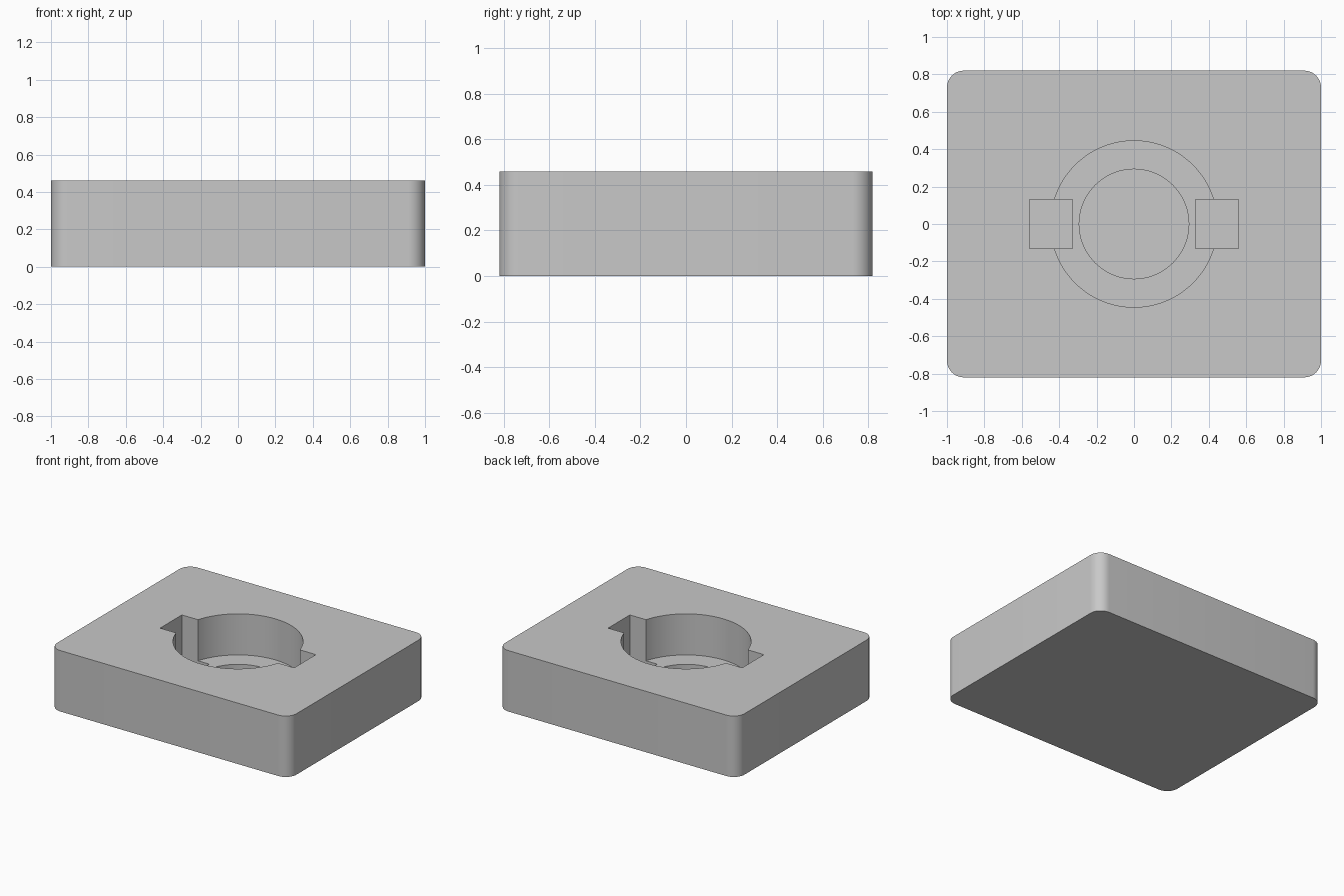
import bpy
import bmesh
import math
from mathutils import Matrix

cube = bpy.data.objects.get("Cube")
if cube:
    bpy.data.objects.remove(cube, do_unlink=True)

HEIGHT = 0.46
FLOOR = 0.15        # floor of the wide round recess
DEEP_FLOOR = 0.08   # floor of the inner pocket and side notches

grey = bpy.data.materials.new("plain_grey")
grey.use_nodes = True
colour = (0.58, 0.58, 0.58, 1)
grey.diffuse_color = colour
grey.node_tree.nodes["Principled BSDF"].inputs["Base Color"].default_value = colour


def add_object(name, bm):
    mesh = bpy.data.meshes.new(name)
    bm.to_mesh(mesh)
    bm.free()
    mesh.materials.append(grey)
    obj = bpy.data.objects.new(name, mesh)
    bpy.context.collection.objects.link(obj)
    return obj


def box(name, x, size_x, size_y, bottom, top):
    bm = bmesh.new()
    bmesh.ops.create_cube(bm, size=1)
    bmesh.ops.scale(bm, vec=(size_x, size_y, top - bottom), verts=bm.verts)
    bmesh.ops.translate(bm, vec=(x, 0, (bottom + top) / 2), verts=bm.verts)
    return add_object(name, bm)


def cylinder(name, radius, bottom, top):
    bm = bmesh.new()
    bmesh.ops.create_cone(bm, cap_ends=True, segments=96, radius1=radius,
                          radius2=radius, depth=top - bottom,
                          matrix=Matrix.Translation((0, 0, (bottom + top) / 2)))
    return add_object(name, bm)


# Block with rounded vertical corners
bm = bmesh.new()
bmesh.ops.create_cube(bm, size=1)
bmesh.ops.scale(bm, vec=(2, 1.64, HEIGHT), verts=bm.verts)
bmesh.ops.translate(bm, vec=(0, 0, HEIGHT / 2), verts=bm.verts)
uprights = [e for e in bm.edges if abs(e.verts[0].co.z - e.verts[1].co.z) > 0.1]
bmesh.ops.bevel(bm, geom=uprights, offset=0.09, segments=10, profile=0.5,
                affect='EDGES')
block = add_object("socket_block", bm)

# Round recess, inner pocket and the two side notches
cutters = [cylinder("recess_cutter", 0.445, FLOOR, HEIGHT + 0.1),
           cylinder("pocket_cutter", 0.293, DEEP_FLOOR, HEIGHT + 0.2)]
for side, label in ((1, "left"), (-1, "right")):
    cutters.append(box(label + "_notch_cutter", side * 0.445, 0.23, 0.26,
                       DEEP_FLOOR, HEIGHT + 0.3))

bpy.context.view_layer.objects.active = block
block.select_set(True)
for cutter in cutters:
    cutter.hide_render = True
    cut = block.modifiers.new(cutter.name, 'BOOLEAN')
    cut.operation = 'DIFFERENCE'
    cut.solver = 'EXACT'
    cut.object = cutter
    bpy.ops.object.modifier_apply(modifier=cut.name)
for cutter in cutters:
    bpy.data.objects.remove(cutter, do_unlink=True)

bpy.ops.object.shade_smooth_by_angle(angle=math.radians(30))
